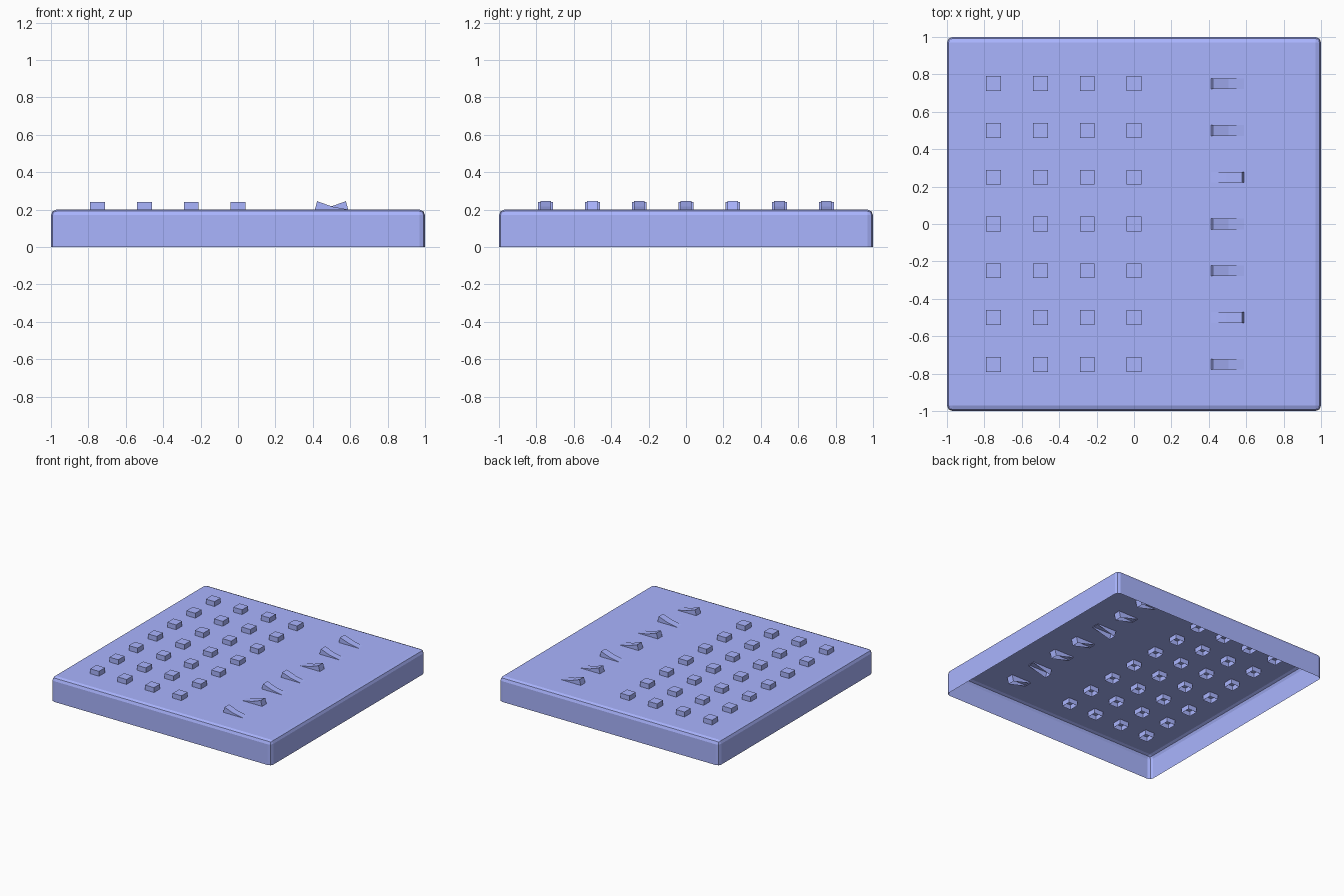
import bpy, bmesh, math
from mathutils import Matrix

if "Cube" in bpy.data.objects:
    bpy.data.objects.remove(bpy.data.objects["Cube"])

blue = bpy.data.materials.new("panel_blue")
blue.diffuse_color = (0.40, 0.46, 1.0, 1)
blue.use_nodes = True
blue.node_tree.nodes["Principled BSDF"].inputs["Base Color"].default_value = blue.diffuse_color


def make_object(name, bm):
    bmesh.ops.recalc_face_normals(bm, faces=bm.faces)
    mesh = bpy.data.meshes.new(name)
    bm.to_mesh(mesh)
    bm.free()
    mesh.materials.append(blue)
    obj = bpy.data.objects.new(name, mesh)
    bpy.context.collection.objects.link(obj)
    return obj


def open_box(sx, sy, z0, z1):
    """Box with its underside removed."""
    bm = bmesh.new()
    m = Matrix.Translation((0, 0, (z0 + z1) / 2)) @ Matrix.Diagonal((sx, sy, z1 - z0, 1))
    bmesh.ops.create_cube(bm, size=1, matrix=m)
    low = [f for f in bm.faces if all(v.co.z < z0 + 1e-4 for v in f.verts)]
    bmesh.ops.delete(bm, geom=low, context='FACES')
    return bm


# Panel housing: thin shell, open below, rounded top and corner edges
bm = open_box(2, 2, 0, 0.2)
rim = [e for e in bm.edges if not e.is_boundary]
bmesh.ops.bevel(bm, geom=rim, offset=0.03, segments=2, profile=0.5, affect='EDGES')
make_object("panel_housing", bm)

# Grid of square buttons passing through the panel
rows = [0.75 - 0.25 * i for i in range(7)]
button_mesh = None
for x in (-0.75, -0.5, -0.25, 0.0):
    for y in rows:
        if button_mesh is None:
            button = make_object("button", open_box(0.08, 0.08, -0.04, 0.04))
            button_mesh = button.data
        else:
            button = bpy.data.objects.new("button", button_mesh)
            bpy.context.collection.objects.link(button)
        button.location = (x, y, 0.2)

# Rocker switches: dished top, open below, tilted one way or the other
profile = [(-0.086, -0.03), (-0.086, 0.0235), (0, 0.0165), (0.086, 0.0235), (0.086, -0.03)]
flipped = {2, 5}
for i, y in enumerate(rows):
    bm = bmesh.new()
    near = [bm.verts.new((x, -0.029, z)) for x, z in profile]
    far = [bm.verts.new((x, 0.029, z)) for x, z in profile]
    bm.faces.new(near)
    bm.faces.new(far[::-1])
    for k in range(4):
        bm.faces.new((near[k], near[k + 1], far[k + 1], far[k]))
    switch = make_object("rocker_switch", bm)
    switch.location = (0.5, y, 0.2)
    switch.rotation_euler.y = math.radians(-15 if i in flipped else 15)
